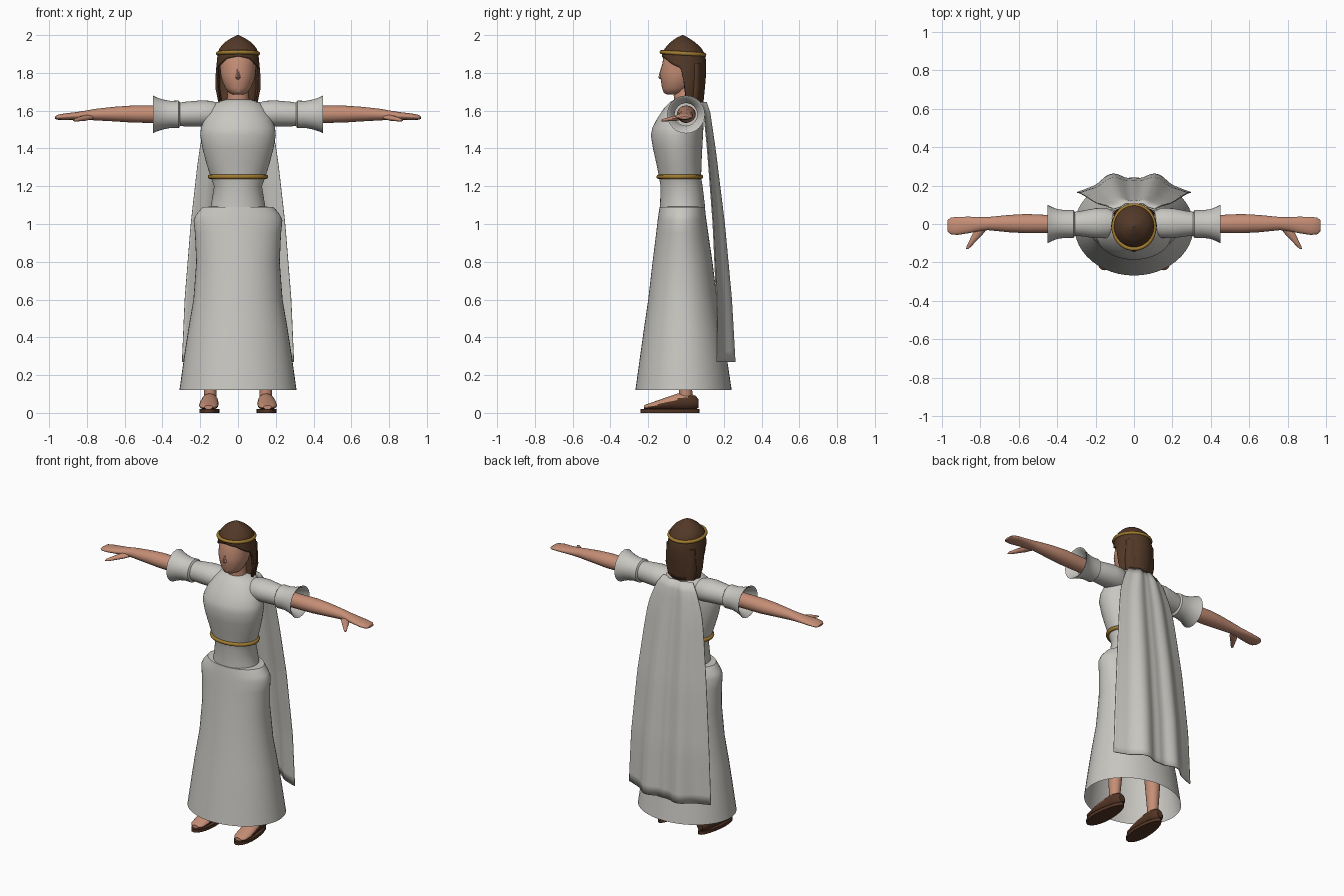
import bpy, math
from mathutils import Vector

if "Cube" in bpy.data.objects:
    bpy.data.objects.remove(bpy.data.objects["Cube"])


def material(name, rgb):
    m = bpy.data.materials.new(name)
    m.diffuse_color = (*rgb, 1)
    m.use_nodes = True
    m.node_tree.nodes["Principled BSDF"].inputs["Base Color"].default_value = m.diffuse_color
    return m


CLOTH = material("off white cloth", (0.58, 0.57, 0.535))
SKIN = material("skin", (0.56, 0.27, 0.18))
HAIR = material("brown hair", (0.085, 0.04, 0.02))
GOLD = material("gold", (0.36, 0.2, 0.03))
LEATHER = material("brown leather", (0.085, 0.035, 0.018))


def make(name, verts, faces, mats, angle=40):
    me = bpy.data.meshes.new(name)
    me.from_pydata(verts, [], faces)
    for m in mats:
        me.materials.append(m)
    ob = bpy.data.objects.new(name, me)
    bpy.context.collection.objects.link(ob)
    bpy.ops.object.select_all(action='DESELECT')
    ob.select_set(True)
    bpy.context.view_layer.objects.active = ob
    bpy.ops.object.mode_set(mode='EDIT')
    bpy.ops.mesh.select_all(action='SELECT')
    bpy.ops.mesh.normals_make_consistent(inside=False)
    bpy.ops.object.mode_set(mode='OBJECT')
    bpy.ops.object.shade_smooth_by_angle(angle=math.radians(angle))
    return ob


AXES = {'X': (Vector((0, 1, 0)), Vector((0, 0, 1))),
        'Y': (Vector((1, 0, 0)), Vector((0, 0, 1))),
        'Z': (Vector((1, 0, 0)), Vector((0, 1, 0)))}


def loft(name, rings, axis, mats, seg=32, caps=(True, True), angle=40):
    """Skin elliptical rings: (x, y, z, half size u, half size v)."""
    u, v = AXES[axis]
    verts, faces = [], []
    for x, y, z, a, b in rings:
        for i in range(seg):
            t = math.tau * i / seg
            verts.append(Vector((x, y, z)) + u * a * math.cos(t) + v * b * math.sin(t))
    for r in range(len(rings) - 1):
        for i in range(seg):
            j = (i + 1) % seg
            faces.append((r * seg + i, r * seg + j, (r + 1) * seg + j, (r + 1) * seg + i))
    if caps[0]:
        faces.append(tuple(range(seg)))
    if caps[1]:
        faces.append(tuple(range(len(verts) - seg, len(verts))))
    return make(name, verts, faces, mats, angle)


def band(name, z, cy, rx, ry, r, tilt=0):
    """Thin elliptical ring of round section."""
    n, k = 48, 8
    verts, faces = [], []
    for i in range(n):
        a = math.tau * i / n
        for j in range(k):
            b = math.tau * j / k
            d = r * math.cos(b)
            y = (ry + d) * math.sin(a)
            verts.append(((rx + d) * math.cos(a), cy + y, z + r * math.sin(b) + tilt * y))
            faces.append((i * k + j, (i + 1) % n * k + j,
                          (i + 1) % n * k + (j + 1) % k, i * k + (j + 1) % k))
    return make(name, verts, faces, [GOLD], 60)


def lerp(table, t):
    """Piecewise linear lookup in rows (key, value, ...)."""
    for p, q in zip(table, table[1:]):
        if t <= q[0]:
            f = max(0, (t - p[0]) / (q[0] - p[0]))
            return [a + (b - a) * f for a, b in zip(p[1:], q[1:])]
    return list(table[-1][1:])


def upright(rows):
    """Rows (z, half width, front y, back y) to rings."""
    return [(0, (f + b) / 2, z, w, (b - f) / 2) for z, w, f, b in rows]


# gown: open skirt and bodice
loft("skirt", upright([(.12, .31, -.268, .242), (.3, .285, -.243, .215), (.45, .262, -.222, .19),
                       (.6, .236, -.2, .165), (.8, .221, -.177, .14), (.95, .228, -.158, .118),
                       (1.02, .235, -.15, .108), (1.05, .222, -.146, .104), (1.09, .188, -.14, .1),
                       (1.093, .12, -.11, .08)]), 'Z', [CLOTH], 48, (False, False))
loft("bodice", upright([(1.06, .15, -.138, .1), (1.1, .143, -.137, .1), (1.2, .127, -.135, .088),
                        (1.25, .145, -.143, .08), (1.32, .167, -.157, .082), (1.4, .188, -.175, .086),
                        (1.47, .2, -.186, .09), (1.51, .196, -.178, .092), (1.56, .178, -.152, .094),
                        (1.61, .15, -.118, .094), (1.645, .115, -.085, .085),
                        (1.66, .06, -.06, .07)]), 'Z', [CLOTH], 48)
band("belt", 1.25, -.033, .148, .112, .012)

# head
loft("neck", upright([(1.62, .065, -.06, .055), (1.68, .055, -.065, .045),
                      (1.76, .055, -.06, .045)]), 'Z', [SKIN])
loft("head", upright([(1.685, .025, -.1, -.03), (1.695, .048, -.118, .0), (1.72, .068, -.127, .02),
                      (1.76, .085, -.133, .05), (1.8, .094, -.139, .07), (1.85, .096, -.125, .08),
                      (1.9, .096, -.118, .08), (1.94, .07, -.09, .06)]), 'Z', [SKIN])
loft("nose", upright([(1.765, .005, -.135, -.12), (1.775, .013, -.147, -.12),
                      (1.825, .007, -.134, -.11)]), 'Z', [SKIN], 10)

# hair: one shell whose hem climbs over the face
HAIR_ROWS = [(1.64, .105, .0, .092), (1.72, .12, -.1, .1), (1.8, .118, -.125, .107),
             (1.86, .112, -.128, .107), (1.9, .108, -.128, .1), (1.93, .098, -.112, .082),
             (1.96, .073, -.086, .052), (1.985, .035, -.052, .014), (2.0, .003, -.02, -.014)]
HEM = [(0, 1.888), (35, 1.875), (60, 1.845), (84, 1.825), (92, 1.75), (100, 1.645), (180, 1.64)]
verts, faces = [], []
N, K = 72, 16
for i in range(N):
    a = 360 * i / N
    hem = lerp(HEM, min(a, 360 - a))[0]
    s, c = math.sin(math.radians(a)), math.cos(math.radians(a))
    for k in range(K + 1):
        z = hem + (2.0 - hem) * (1 - (1 - k / K) ** 1.4)
        w, f, b = lerp(HAIR_ROWS, z)
        mid = -.015 if z < 1.94 else (f + b) / 2
        verts.append((w * s, mid - c * ((mid - f) if c > 0 else (b - mid)), z))
        if k < K:
            p, q = i * (K + 1) + k, (i + 1) % N * (K + 1) + k
            faces.append((p, q, q + 1, p + 1))
hair = make("hair", verts, faces, [HAIR], 50)
mod = hair.modifiers.new("thickness", 'SOLIDIFY')
mod.thickness, mod.offset = .012, -1
loft("back_hair_filling", upright([(1.645, .095, .0, .085), (1.72, .108, .01, .092),
                                   (1.85, .1, .01, .095)]), 'Z', [HAIR])
band("circlet", 1.903, -.016, .106, .113, .011, -.06)

# arms, sleeves, legs and sandals on both sides
for s, side in ((1, "left"), (-1, "right")):
    def across(rows):
        return [(s * x, y, z, hy, hz) for x, y, z, hy, hz in rows]

    loft(side + "_sleeve", across([(.09, .005, 1.575, .055, .06), (.14, .005, 1.582, .078, .07),
                                   (.2, .004, 1.585, .078, .069), (.28, .002, 1.582, .065, .065),
                                   (.33, .0, 1.58, .06, .06)]), 'X', [CLOTH])
    loft(side + "_cuff", across([(.3, 0, 1.58, .05, .055), (.315, 0, 1.58, .073, .073),
                                 (.36, 0, 1.58, .072, .072), (.4, 0, 1.58, .078, .08),
                                 (.43, 0, 1.58, .09, .09), (.45, 0, 1.58, .1, .1),
                                 (.444, 0, 1.58, .088, .088), (.38, 0, 1.58, .06, .06)]),
         'X', [CLOTH], caps=(True, False))
    loft(side + "_arm", across([(.3, 0, 1.58, .045, .045), (.45, 0, 1.581, .047, .046),
                                (.56, .002, 1.582, .05, .045), (.65, .002, 1.582, .045, .039),
                                (.76, .002, 1.579, .034, .03), (.8, 0, 1.576, .036, .025),
                                (.86, -.005, 1.572, .043, .02), (.92, -.01, 1.568, .047, .017),
                                (.955, -.01, 1.565, .043, .013), (.97, -.009, 1.562, .028, .006)]),
         'X', [SKIN], 24)
    loft(side + "_thumb", [(s * x, y, z, a, b) for x, y, z, a, b in
                           [(.79, -.02, 1.566, .03, .014), (.815, -.055, 1.56, .027, .014),
                            (.84, -.09, 1.555, .018, .011), (.86, -.118, 1.55, .012, .008),
                            (.868, -.13, 1.548, .005, .004)]], 'Y', [SKIN], 14)
    loft(side + "_leg", [(s * .147, 0, .06, .032, .034), (s * .147, -.002, .12, .034, .035),
                         (s * .143, .0, .35, .05, .052), (s * .12, -.01, .75, .07, .075),
                         (s * .1, -.02, 1.0, .08, .08)], 'Z', [SKIN], 24)
    foot = loft(side + "_foot", [(s * x, y, z, a, b) for x, y, z, a, b in
                                 [(.156, -.222, .03, .022, .01), (.156, -.2, .033, .043, .016),
                                  (.155, -.15, .04, .051, .026), (.153, -.1, .048, .05, .036),
                                  (.15, -.045, .056, .046, .046), (.148, .01, .058, .042, .046),
                                  (.147, .05, .054, .036, .038), (.147, .066, .05, .02, .022)]],
                'Y', [SKIN, LEATHER], 24)
    # leather sides and heel rise towards the back
    for p in foot.data.polygons:
        c = p.center
        if c.z < .028 + .062 * min(1, max(0, (c.y + .2) / .22)) and p.normal.y > -.8:
            p.material_index = 1
    # flat sole, wider at the ball than at the heel
    outline = []
    for i in range(28):
        t = math.tau * i / 28
        w = .053 - .009 * math.sin(t)
        outline.append((s * (.15 - .005 * math.sin(t)) + w * math.cos(t), -.085 + .156 * math.sin(t)))
    n = len(outline)
    make(side + "_sole", [(x, y, z) for z in (0, .02) for x, y in outline],
         [tuple(range(n)), tuple(range(n, 2 * n))] +
         [(i, (i + 1) % n, n + (i + 1) % n, n + i) for i in range(n)], [LEATHER])

# cape: folded sheet, widening and deepening towards the hem
WIDTH = [(.27, .296), (.6, .282), (1.0, .25), (1.3, .216), (1.45, .195), (1.58, .15), (1.645, .105)]
BACK = [(.27, .262), (.6, .243), (1.0, .205), (1.4, .155), (1.6, .125), (1.645, .108)]
FOLD = [(-1, 1), (-.85, .82), (-.65, .6), (-.5, .16), (-.4, 0), (-.28, .05), (-.12, .3), (0, .2),
        (.12, .3), (.28, .05), (.4, 0), (.5, .16), (.65, .6), (.85, .82), (1, 1)]
verts, faces = [], []
C, R = 56, 24
for r in range(R + 1):
    z = .27 + 1.375 * r / R
    w, back = lerp(WIDTH, z)[0], lerp(BACK, z)[0]
    depth = .1 - .07 * r / R
    for c in range(C + 1):
        t = -1 + 2 * c / C
        fold = sum(lerp(FOLD, t + d)[0] for d in (-.06, 0, .06)) / 3
        verts.append((w * t, back - depth * fold, z))
        if r < R and c < C:
            i = r * (C + 1) + c
            faces.append((i, i + 1, i + C + 2, i + C + 1))
cape = make("cape", verts, faces, [CLOTH], 60)
mod = cape.modifiers.new("thickness", 'SOLIDIFY')
mod.thickness, mod.offset = .006, 0
